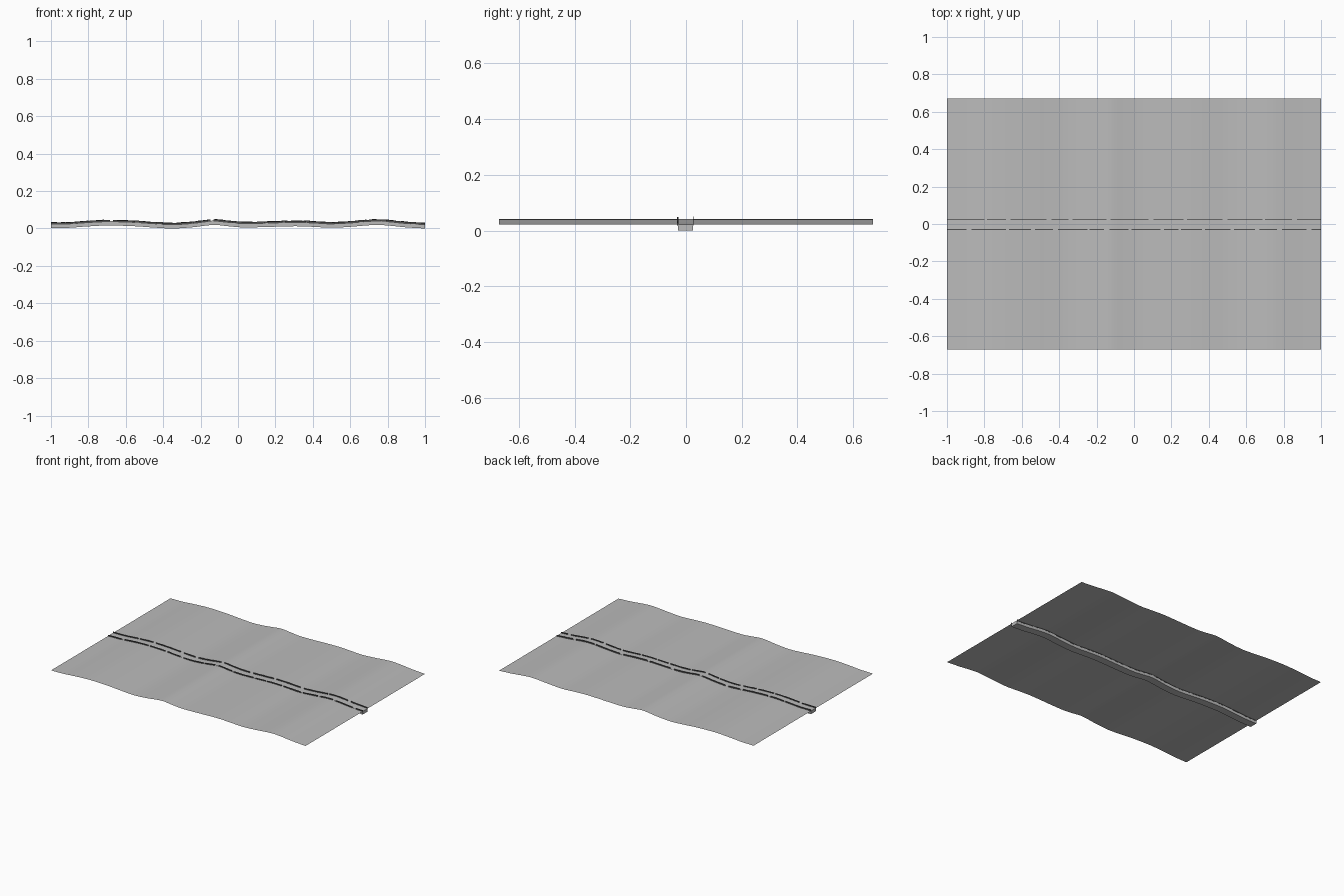
import bpy, bmesh, random
from mathutils import Vector

random.seed(4)
cube = bpy.data.objects.get("Cube")
if cube:
    bpy.data.objects.remove(cube, do_unlink=True)

HALF_WIDTH = 0.67
STRIP_FRONT, STRIP_BACK = -0.029, 0.026
STRIP_DEPTH = 0.022

# Rolling height profile along x
WAVE = [(-1, .024), (-.9, .026), (-.82, .032), (-.7, .038), (-.55, .034),
        (-.45, .027), (-.35, .022), (-.25, .028), (-.13, .041), (-.05, .034),
        (.02, .028), (.12, .029), (.3, .034), (.4, .031), (.5, .026),
        (.6, .031), (.73, .041), (.8, .038), (.9, .028), (1, .022)]


def height(x):
    """Smooth cubic interpolation through the wave points."""
    last = len(WAVE) - 1
    i = next((k for k in range(last) if x <= WAVE[k + 1][0]), last - 1)

    def slope(k):
        a, b = WAVE[max(k - 1, 0)], WAVE[min(k + 1, last)]
        return (b[1] - a[1]) / (b[0] - a[0])

    (x0, z0), (x1, z1) = WAVE[i], WAVE[i + 1]
    w = x1 - x0
    t = (x - x0) / w
    s = 1 - t
    return (z0 * (1 + 2 * t) * s * s + slope(i) * w * t * s * s
            + z1 * t * t * (3 - 2 * t) - slope(i + 1) * w * t * t * s)


def material(name, value):
    mat = bpy.data.materials.new(name)
    mat.use_nodes = True
    color = (value, value, value, 1)
    mat.diffuse_color = color
    mat.node_tree.nodes["Principled BSDF"].inputs["Base Color"].default_value = color
    return mat


def finish(name, bm, mat):
    bmesh.ops.recalc_face_normals(bm, faces=bm.faces)
    mesh = bpy.data.meshes.new(name)
    bm.to_mesh(mesh)
    bm.free()
    mesh.materials.append(mat)
    obj = bpy.data.objects.new(name, mesh)
    bpy.context.collection.objects.link(obj)
    bpy.ops.object.select_all(action="DESELECT")
    obj.select_set(True)
    bpy.context.view_layer.objects.active = obj
    bpy.ops.object.shade_smooth_by_angle()
    return obj


def sweep(bm, xs, section, closed):
    """Carry a (y, z offset) section along the wave; section is a function of x."""
    rings = [[bm.verts.new(Vector((x, y, height(x) + dz))) for y, dz in section(x)]
             for x in xs]
    count = len(rings[0])
    for a, b in zip(rings, rings[1:]):
        for k in range(count if closed else count - 1):
            n = (k + 1) % count
            bm.faces.new((a[k], b[k], b[n], a[n]))
    if closed:
        bm.faces.new(rings[0])
        bm.faces.new(rings[-1])


grey = material("ground grey", 0.5)
dark = material("dark edging", 0.08)
steps = [-1 + k / 80 for k in range(161)]

# Ground sheet, in two halves either side of the strip
bm = bmesh.new()
sweep(bm, steps, lambda x: [(-HALF_WIDTH, 0), (HALF_WIDTH, 0)], False)
sheet = finish("ground_sheet", bm, grey)
if sheet.data.polygons[0].normal.z < 0:
    sheet.data.flip_normals()

# Solid strip sunk beneath the ground
bm = bmesh.new()
sweep(bm, steps, lambda x: [(STRIP_FRONT, -STRIP_DEPTH), (STRIP_BACK, -STRIP_DEPTH),
                            (STRIP_BACK, .001), (STRIP_FRONT, .001)], True)
finish("sunken_strip", bm, grey)


# Low broken edging along both sides of the strip
def edging(name, y, width, top):
    bm = bmesh.new()
    x = -1.0
    while x < .97:
        end = min(x + random.uniform(.07, .22), 1)
        pieces = max(2, round((end - x) / .02))
        xs = [x + (end - x) * k / pieces for k in range(pieces + 1)]

        def section(px):
            h = top - random.uniform(0, .002)
            return [(y - width / 2, -.004), (y + width / 2, -.004),
                    (y + width / 2, h), (y - width / 2, h)]

        sweep(bm, xs, section, True)
        x = end + random.uniform(.012, .03)
    finish(name, bm, dark)


edging("front_edging", STRIP_FRONT, .005, .008)
edging("back_edging", STRIP_BACK, .002, .010)
